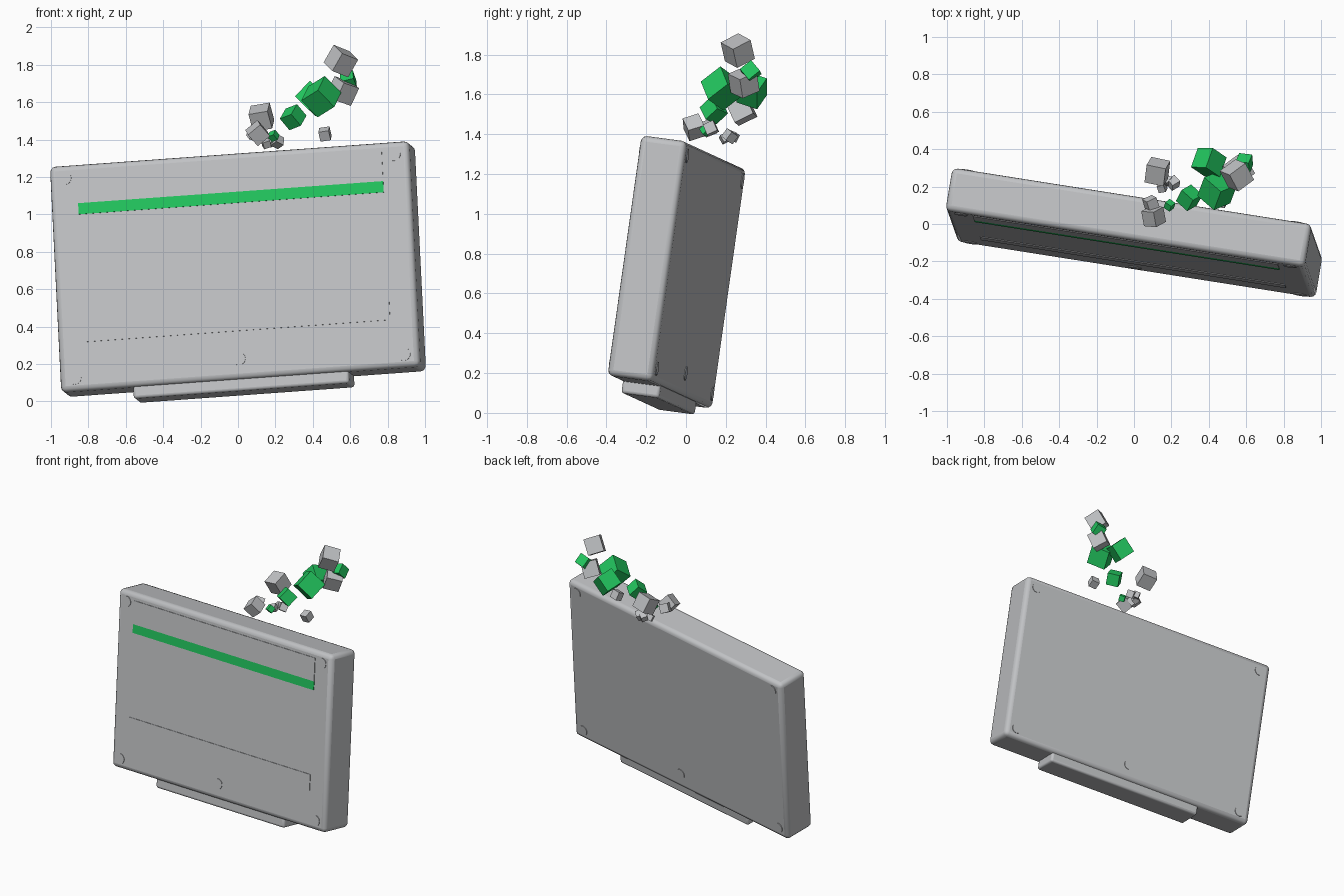
import bpy, bmesh, random
from mathutils import Matrix, Vector, Euler

if "Cube" in bpy.data.objects:
    bpy.data.objects.remove(bpy.data.objects["Cube"])

random.seed(4)

def material(name, rgb):
    m = bpy.data.materials.new(name)
    m.diffuse_color = (*rgb, 1)
    m.use_nodes = True
    m.node_tree.nodes["Principled BSDF"].inputs["Base Color"].default_value = m.diffuse_color
    return m

GREY = material("light_grey", (0.53, 0.54, 0.555))
GREEN = material("bright_green", (0.016, 0.56, 0.112))

# Tilted frame of the slab: length, depth and height directions
w = Vector((-0.0495, 0.140, 0.989)).normalized()
u = Vector((0.985, -0.155, 0.0725))
u = (u - w * u.dot(w)).normalized()
v = w.cross(u)
FRAME = Matrix((u, v, w)).transposed().to_4x4()
FRAME.translation = Vector((0, -0.047, 0.708))
W, D, H = 1.95, 0.235, 1.22

def finish(name, bm, mat, matrix, bevel=0.0, smooth=False):
    me = bpy.data.meshes.new(name)
    bm.to_mesh(me)
    bm.free()
    me.materials.append(mat)
    ob = bpy.data.objects.new(name, me)
    bpy.context.collection.objects.link(ob)
    ob.matrix_world = matrix
    if bevel:
        mod = ob.modifiers.new("bevel", 'BEVEL')
        mod.width, mod.segments = bevel, 3
    if smooth:
        bpy.ops.object.select_all(action='DESELECT')
        ob.select_set(True)
        bpy.context.view_layer.objects.active = ob
        bpy.ops.object.shade_smooth_by_angle()
    return ob

def box(name, centre, size, mat, matrix=FRAME, bevel=0.0):
    bm = bmesh.new()
    bmesh.ops.create_cube(bm, size=1)
    bmesh.ops.scale(bm, vec=size, verts=bm.verts)
    bmesh.ops.translate(bm, vec=centre, verts=bm.verts)
    return finish(name, bm, mat, matrix, bevel, bevel > 0)

# Main case and the foot under it
box("case", (0, 0, 0), (W, D, H), GREY, bevel=0.03)
box("foot", (0, 0, -H / 2 - 0.02), (1.17, 0.195, 0.08), GREY, bevel=0.015)

# Thin plates on the front
front = -D / 2
for name, low, high, mat in (("upper_label", 0.40, 0.561, GREY),
                             ("colour_stripe", 0.34, 0.40, GREEN),
                             ("lower_label", -0.35, -0.238, GREY)):
    box(name, (0, front, (low + high) / 2), (1.655, 0.008, high - low), mat)

# Screws running through the case
for i, (a, b) in enumerate([(sx * 0.893, sz * 0.54) for sx in (-1, 1) for sz in (-1, 1)]
                           + [(0, -0.5)]):
    bm = bmesh.new()
    bmesh.ops.create_cone(bm, cap_ends=True, segments=24, radius1=0.035,
                          radius2=0.035, depth=D + 0.008,
                          matrix=Matrix.Translation((a, 0, b))
                          @ Matrix.Rotation(1.570796, 4, 'X'))
    finish(f"screw_{i}", bm, GREY, FRAME, smooth=True)

# Floating cubes: position, edge length
grey_bits = [((0.55, 0.26, 1.82), 0.11), ((0.56, 0.29, 1.66), 0.105),
             ((0.125, 0.28, 1.52), 0.105), ((0.105, 0.04, 1.435), 0.085),
             ((0.09, 0.11, 1.43), 0.06), ((0.465, 0.125, 1.43), 0.056),
             ((0.21, 0.22, 1.39), 0.05), ((0.15, 0.195, 1.38), 0.04),
             ((0.175, 0.235, 1.39), 0.042)]
green_bits = [((0.445, 0.18, 1.63), 0.13), ((0.40, 0.33, 1.62), 0.115),
              ((0.295, 0.14, 1.52), 0.085), ((0.59, 0.325, 1.715), 0.072),
              ((0.19, 0.10, 1.42), 0.04)]
for label, bits, mat in (("grey_cube", grey_bits, GREY), ("green_cube", green_bits, GREEN)):
    for i, (pos, edge) in enumerate(bits):
        spin = Euler([random.uniform(0.2, 1.3) for _ in range(3)]).to_matrix().to_4x4()
        box(f"{label}_{i}", (0, 0, 0), (edge,) * 3, mat, Matrix.Translation(pos) @ spin)
